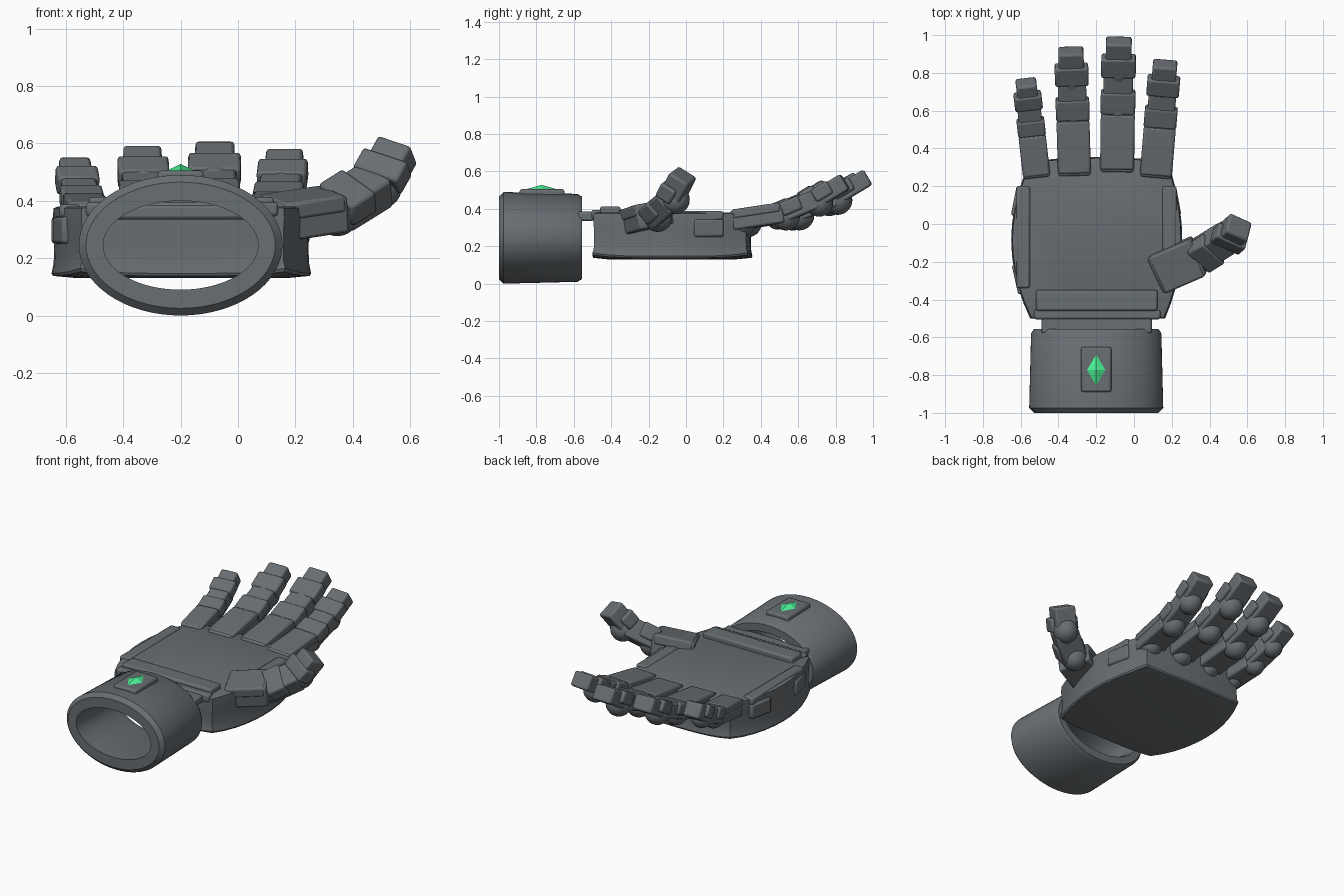
import bpy, bmesh, math
from mathutils import Matrix, Vector

if "Cube" in bpy.data.objects:
    bpy.data.objects.remove(bpy.data.objects["Cube"])


def material(name, rgb):
    m = bpy.data.materials.new(name)
    m.diffuse_color = (*rgb, 1)
    m.use_nodes = True
    m.node_tree.nodes["Principled BSDF"].inputs["Base Color"].default_value = m.diffuse_color
    return m


steel = material("dark_steel", (.14, .156, .17))
green = material("gem_green", (.07, .9, .3))


def finish(name, bm, bevel=0.0, angle=35, mat=steel):
    bmesh.ops.recalc_face_normals(bm, faces=bm.faces)
    me = bpy.data.meshes.new(name)
    bm.to_mesh(me)
    bm.free()
    ob = bpy.data.objects.new(name, me)
    bpy.context.collection.objects.link(ob)
    me.materials.append(mat)
    if bevel:
        m = ob.modifiers.new("bevel", 'BEVEL')
        m.width, m.segments, m.limit_method = bevel, 2, 'ANGLE'
    bpy.ops.object.select_all(action='DESELECT')
    ob.select_set(True)
    bpy.context.view_layer.objects.active = ob
    bpy.ops.object.shade_smooth_by_angle(angle=math.radians(angle))
    return ob


def box(name, size, frame, bevel=0.012):
    bm = bmesh.new()
    bmesh.ops.create_cube(bm, size=1)
    bm.transform(frame @ Matrix.Diagonal((*size, 1)))
    return finish(name, bm, bevel)


def block(name, x0, x1, y0, y1, z0, z1, rot=0, bevel=0.012):
    loc = Matrix.Translation(((x0 + x1) / 2, (y0 + y1) / 2, (z0 + z1) / 2))
    return box(name, (x1 - x0, y1 - y0, z1 - z0), loc @ Matrix.Rotation(rot, 4, 'Z'), bevel)


def ball(name, loc, r):
    bm = bmesh.new()
    bmesh.ops.create_uvsphere(bm, u_segments=24, v_segments=14, radius=r)
    bm.transform(Matrix.Translation(loc))
    return finish(name, bm)


def bridge(bm, a, b):
    for i in range(len(a)):
        j = (i + 1) % len(a)
        bm.faces.new((a[i], a[j], b[j], b[i]))


# Hollow oval cuff: closed profile of (half width, half height, y)
bm = bmesh.new()
N = 64
profile = [(.33, .22, -1), (.355, .245, -.975), (.345, .235, -.58), (.33, .22, -.556),
           (.285, .17, -.556), (.27, .155, -.6), (.27, .155, -1)]
rings = [[bm.verts.new((-.2 + a * math.cos(2 * math.pi * i / N), y,
                        .245 + b * math.sin(2 * math.pi * i / N))) for i in range(N)]
         for a, b, y in profile]
for k in range(len(rings)):
    bridge(bm, rings[k], rings[(k + 1) % len(rings)])
finish("cuff", bm)

# Cuff plate and faceted gem
block("gem_plate", -.28, -.12, -.89, -.65, .455, .505)
bm = bmesh.new()
rim = [bm.verts.new(p) for p in ((-.145, -.773, .502), (-.2, -.68, .502), (-.255, -.773, .502), (-.2, -.866, .502))]
tip = bm.verts.new((-.2, -.773, .528))
for i in range(4):
    bm.faces.new((rim[i], rim[(i + 1) % 4], tip))
bm.faces.new(rim)
finish("gem", bm, angle=5, mat=green)

# Palm: bowed outline lofted with a slightly concave wall and a lower rim that lifts at the corners
corners = [Vector(c) for c in ((-.55, -.5), (.165, -.5), (.175, .33), (-.55, .33))]
bows = [0, .085, .025, .1]
outline = []
for k in range(4):
    a, b = corners[k], corners[(k + 1) % 4]
    n = Vector(((b - a).y, -(b - a).x)).normalized()
    for t in range(10):
        f = t / 10
        outline.append((a.lerp(b, f) + n * bows[k] * 4 * f * (1 - f), abs(2 * f - 1) ** 4))
bm = bmesh.new()
mid = Vector((-.19, -.08))
layers = [(.95, .38, 0), (.985, .374, 0), (.99, .34, 0), (.98, .28, 0), (.98, .22, 0),
          (.985, .18, .2), (1, .147, 1), (.99, .138, .8), (.8, .13, .2)]
rings = [[bm.verts.new((*(mid + (p - mid) * s), z + .018 * c * lift)) for p, c in outline]
         for s, z, lift in layers]
for a, b in zip(rings, rings[1:]):
    bridge(bm, a, b)
bm.faces.new(rings[0])
bm.faces.new(rings[-1])
finish("palm", bm)

# Wrist bars linking palm and cuff
block("wrist_bar_wide", -.52, .125, -.46, -.35, .36, .413)
block("wrist_bar_edge", -.53, .14, -.505, -.455, .345, .395)
block("wrist_link", -.49, .095, -.58, -.49, .335, .385)

# Armour strips along the palm edges and pads on its walls
block("edge_strip_outer", -.622, -.55, -.34, .2, .34, .388)
block("edge_strip_inner", .15, .225, -.2, .2, .34, .388)
for i, (x, y, r) in enumerate(((-.612, .12, -.2), (-.606, -.29, .22), (.212, .12, .18))):
    block(f"wall_pad_{i}", x - .025, x + .025, y - .08, y + .08, .25, .345, rot=r)


def digit(name, pts, w, ups, h=.1, base=1.0):
    """Chain of boxes with collars on top and ball joints beneath."""
    for k in range(3):
        a, b = Vector(pts[k]), Vector(pts[k + 1])
        d = (b - a).normalized()
        x = d.cross(Vector(ups[k])).normalized()
        z = x.cross(d)
        rot = Matrix((x, d, z)).transposed().to_4x4()
        length = (b - a).length
        ww = w * (.96 * base, .86, .76)[k]
        box(f"{name}_segment_{k}", (ww, length, h * (1.05, 1, .95)[k]),
            Matrix.Translation((a + b) / 2) @ rot)
        if k:   # wide knuckle collar
            box(f"{name}_collar_{k}", (w * 1.02, length * .58, h * .75),
                Matrix.Translation(a + d * length * .27 + z * h * .18) @ rot)
        else:   # long cover plate
            box(f"{name}_cover", (w * base, length * .92, h * .5),
                Matrix.Translation((a + b) / 2 + z * h * .32) @ rot)
        if k:
            ball(f"{name}_joint_{k}", a - z * .022, w * .44)
        else:
            ball(f"{name}_joint_{k}", a + d * .045 - z * .02, w * .43)


# Four fingers: base x, base y, tip x, tip y, tip z, width
fingers = {"little_finger": (-.515, .25, -.572, .752, .515, .145),
           "ring_finger": (-.315, .26, -.334, .92, .555, .175),
           "middle_finger": (-.09, .28, -.08, .972, .57, .18),
           "index_finger": (.115, .25, .165, .85, .545, .17)}
for name, (x0, y0, x1, y1, z1, w) in fingers.items():
    pts = [(x0 + (x1 - x0) * f, y0 + (y1 - y0) * f, .338 + (z1 - .338) * g)
           for f, g in ((0, 0), (.46, .2), (.75, .55), (1, 1))]
    digit(name, pts, w, [(0, 0, 1)] * 3)

# Thumb, its outer segments turned towards the front
digit("thumb", [(.115, -.265, .335), (.345, -.165, .37), (.49, -.075, .46), (.558, -.015, .58)],
      .175, [(-.25, -.3, 1), (-.2, -.7, .6), (-.2, -.8, .5)], h=.125, base=1.22)
